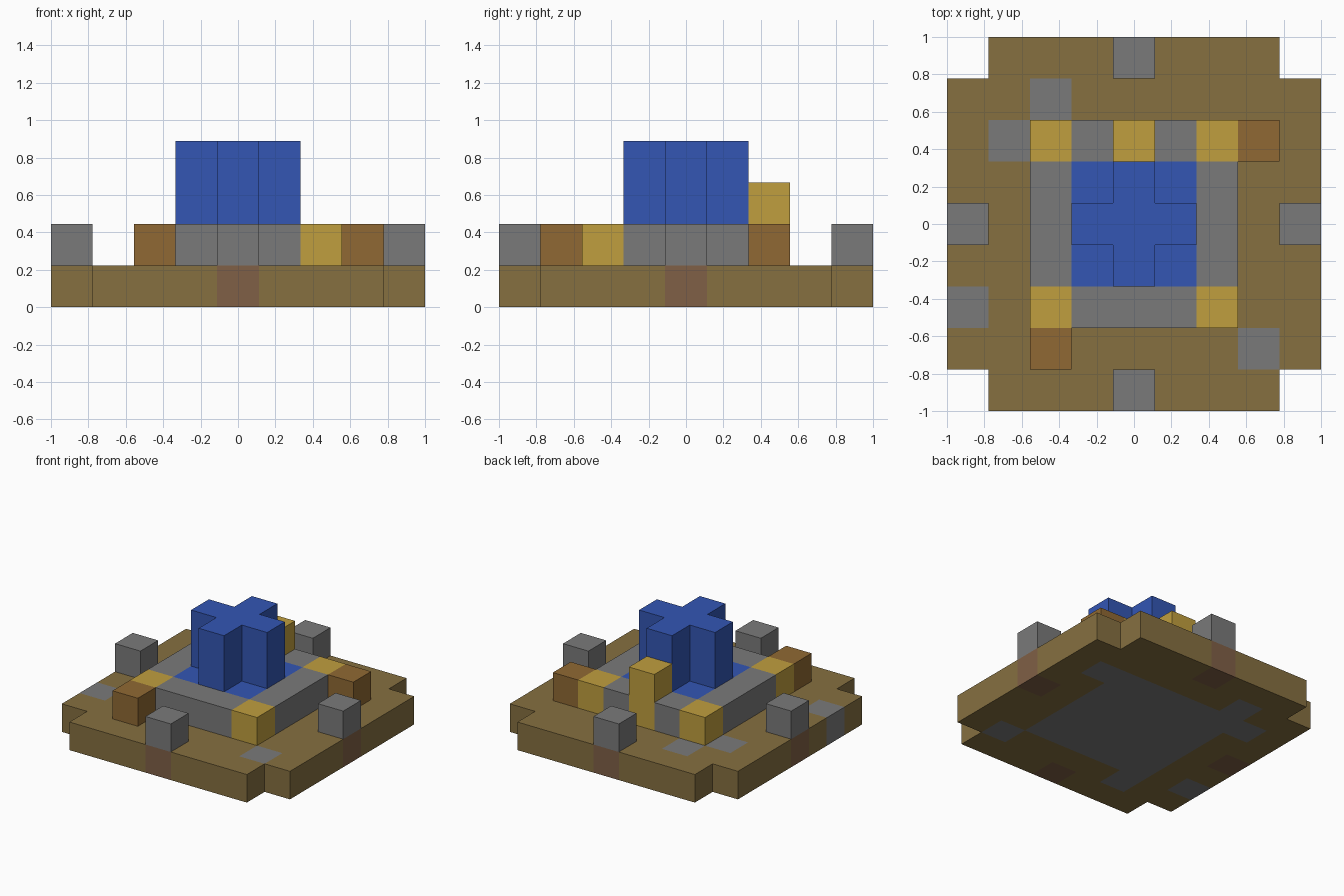
import bpy
import bmesh

cube = bpy.data.objects.get("Cube")
if cube:
    bpy.data.objects.remove(cube, do_unlink=True)

U = 2 / 9  # block size


def material(name, rgb):
    color = [((c / 255 + 0.055) / 1.055) ** 2.4 for c in rgb] + [1]
    mat = bpy.data.materials.new(name)
    mat.use_nodes = True
    mat.diffuse_color = color
    mat.node_tree.nodes["Principled BSDF"].inputs["Base Color"].default_value = color
    return mat


earth = material("earth", (134, 112, 64))
stone = material("stone", (122, 122, 122))
clay = material("clay", (128, 96, 70))
gold = material("gold", (192, 159, 62))
wood = material("wood", (144, 105, 51))
blue = material("blue", (51, 86, 180))


def slab(name, cells, level, layers=1):
    """Solid made of grid cells {(i, j): material}, standing on a block level."""
    mats = list(dict.fromkeys(cells.values()))
    mesh = bpy.data.meshes.new(name)
    bm = bmesh.new()
    corners = {}

    def corner(i, j):
        if (i, j) not in corners:
            corners[i, j] = bm.verts.new(((i - 0.5) * U, (j - 0.5) * U, level * U))
        return corners[i, j]

    for (i, j), mat in cells.items():
        ring = [(i, j), (i, j + 1), (i + 1, j + 1), (i + 1, j)]
        bm.faces.new([corner(*c) for c in ring]).material_index = mats.index(mat)
    # Pull the footprint up; side faces then take the colour of their cell
    result = bmesh.ops.extrude_face_region(bm, geom=bm.faces[:], use_keep_orig=True)
    top = [g for g in result["geom"] if isinstance(g, bmesh.types.BMVert)]
    bmesh.ops.translate(bm, verts=top, vec=(0, 0, layers * U))
    bmesh.ops.recalc_face_normals(bm, faces=bm.faces[:])
    for face in bm.faces:
        inside = face.calc_center_median() - face.normal * U / 4
        cell = (round(inside.x / U), round(inside.y / U))
        face.material_index = mats.index(cells[cell])
    bm.to_mesh(mesh)
    bm.free()
    for mat in mats:
        mesh.materials.append(mat)
    obj = bpy.data.objects.new(name, mesh)
    bpy.context.collection.objects.link(obj)


def square(r):
    return [(i, j) for i in range(-r, r + 1) for j in range(-r, r + 1)]


# Ground with clipped corners, stone foundation and paving, clay under the posts
posts = {"front": (0, -4), "back": (0, 4), "left": (4, 0), "right": (-4, 0)}
crates = {"front": (-2, -3), "left": (3, 2)}
paving = [(-2, 3), (-3, 2), (-4, -2), (3, -3)]
ground = {c: earth for c in square(4) if abs(c[0]) + abs(c[1]) < 8}
for c in square(2) + paving + list(crates.values()):
    ground[c] = stone
for c in posts.values():
    ground[c] = clay
slab("ground", ground, 0)

# Terrace: stone rim with gold corners around a blue floor
terrace = {}
for i, j in square(2):
    if max(abs(i), abs(j)) < 2:
        terrace[i, j] = blue
    else:
        terrace[i, j] = gold if abs(i) == abs(j) or (i, j) == (0, 2) else stone
slab("terrace", terrace, 1)

# Cross-shaped tower and gold block behind it
slab("tower", {c: blue for c in square(1) if abs(c[0]) + abs(c[1]) < 2}, 2, 2)
slab("back_block", {(0, 2): gold}, 2)

# Posts at the edges and wooden crates beside the terrace
for side, c in posts.items():
    slab(side + "_post", {c: stone}, 1)
for side, c in crates.items():
    slab(side + "_crate", {c: wood}, 1)
